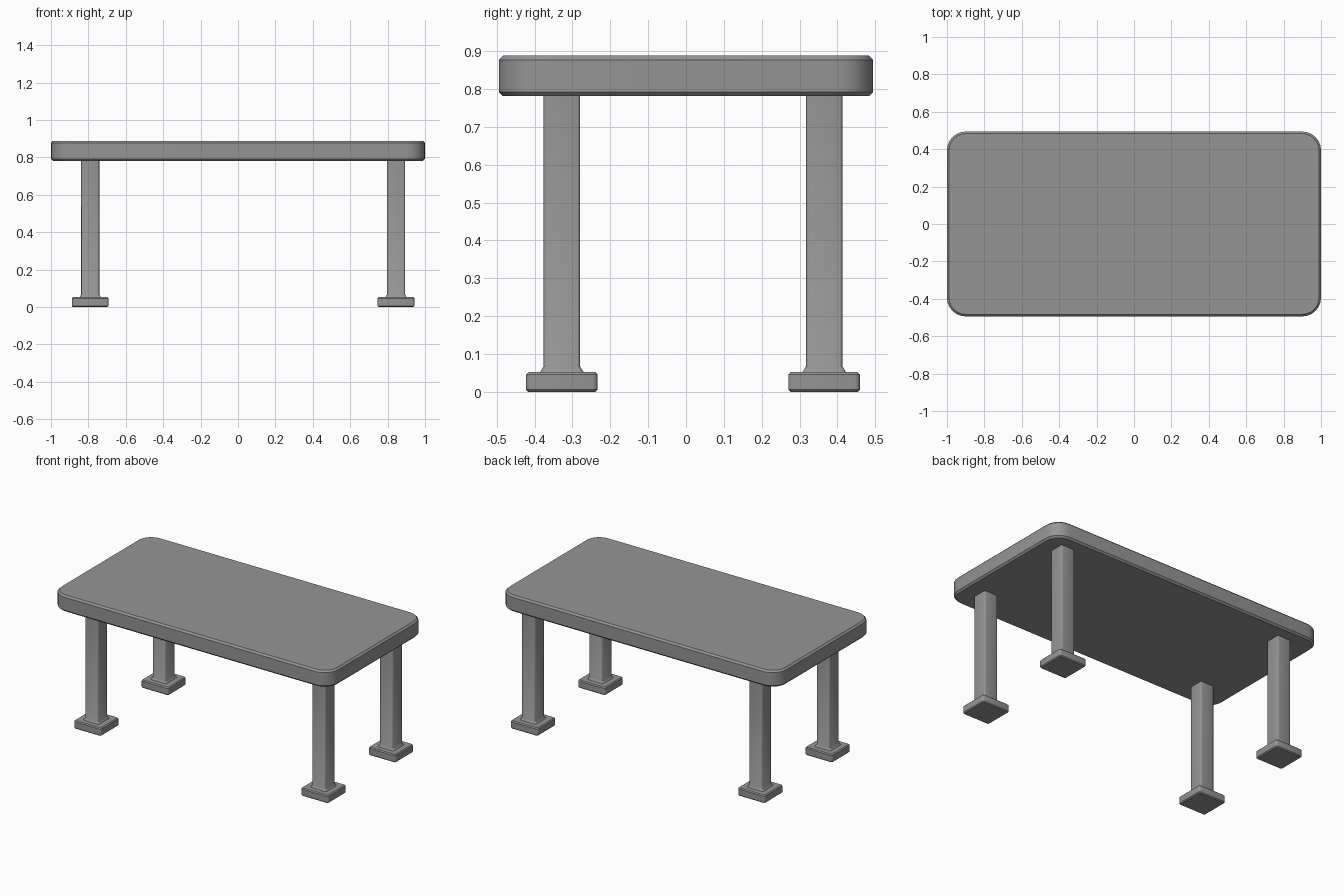
import bpy
import bmesh
import math

if "Cube" in bpy.data.objects:
    bpy.data.objects.remove(bpy.data.objects["Cube"])

grey = bpy.data.materials.new("dark_grey")
grey.diffuse_color = (0.3, 0.3, 0.3, 1)
grey.use_nodes = True
grey.node_tree.nodes["Principled BSDF"].inputs["Base Color"].default_value = grey.diffuse_color


def finish(bm, name):
    bmesh.ops.recalc_face_normals(bm, faces=bm.faces)
    mesh = bpy.data.meshes.new(name)
    bm.to_mesh(mesh)
    bm.free()
    mesh.materials.append(grey)
    obj = bpy.data.objects.new(name, mesh)
    bpy.context.collection.objects.link(obj)
    bpy.ops.object.select_all(action='DESELECT')
    obj.select_set(True)
    bpy.context.view_layer.objects.active = obj
    bpy.ops.object.shade_smooth_by_angle(angle=math.radians(32))
    return obj


def outline(w, d, r, segs):
    """Rounded rectangle points, counter-clockwise."""
    pts = []
    for i, (sx, sy) in enumerate([(1, 1), (-1, 1), (-1, -1), (1, -1)]):
        for k in range(segs + 1):
            a = math.radians(90) * (i + k / segs)
            pts.append((sx * (w / 2 - r) + r * math.cos(a),
                        sy * (d / 2 - r) + r * math.sin(a)))
    return pts


def loft(name, cx, cy, rings, segs):
    """Stack rounded rectangles (width, depth, radius, z) into a closed solid."""
    bm = bmesh.new()
    loops = [[bm.verts.new((cx + x, cy + y, z)) for x, y in outline(w, d, r, segs)]
             for w, d, r, z in rings]
    for low, high in zip(loops, loops[1:]):
        n = len(low)
        for i in range(n):
            j = (i + 1) % n
            bm.faces.new((low[i], low[j], high[j], high[i]))
    bm.faces.new(loops[0][::-1])
    bm.faces.new(loops[-1])
    return finish(bm, name)


def chamfered_slab(name, cx, cy, w, d, z0, z1, radius, c, segs):
    """Slab with rounded corners and chamfered top and bottom rims."""
    small = (w - 2 * c, d - 2 * c, radius - c)
    full = (w, d, radius)
    loft(name, cx, cy, [(*small, z0), (*full, z0 + c),
                        (*full, z1 - c), (*small, z1)], segs)


# Table top
chamfered_slab("table_top", 0, 0, 2.0, 0.988, 0.781, 0.888, 0.1, 0.011, 6)

# Four legs, each on a wide foot with a small flared collar
for side, x in (("left", -0.790), ("right", 0.845)):
    for end, y in (("front", -0.328), ("back", 0.365)):
        chamfered_slab(f"{end}_{side}_foot", x, y, 0.197, 0.189, 0, 0.052, 0.013, 0.006, 3)
        loft(f"{end}_{side}_leg", x, y,
             [(0.117, 0.117, 0.012, 0.050),
              (0.108, 0.108, 0.010, 0.058),
              (0.097, 0.097, 0.008, 0.067),
              (0.097, 0.097, 0.008, 0.785)], 3)
